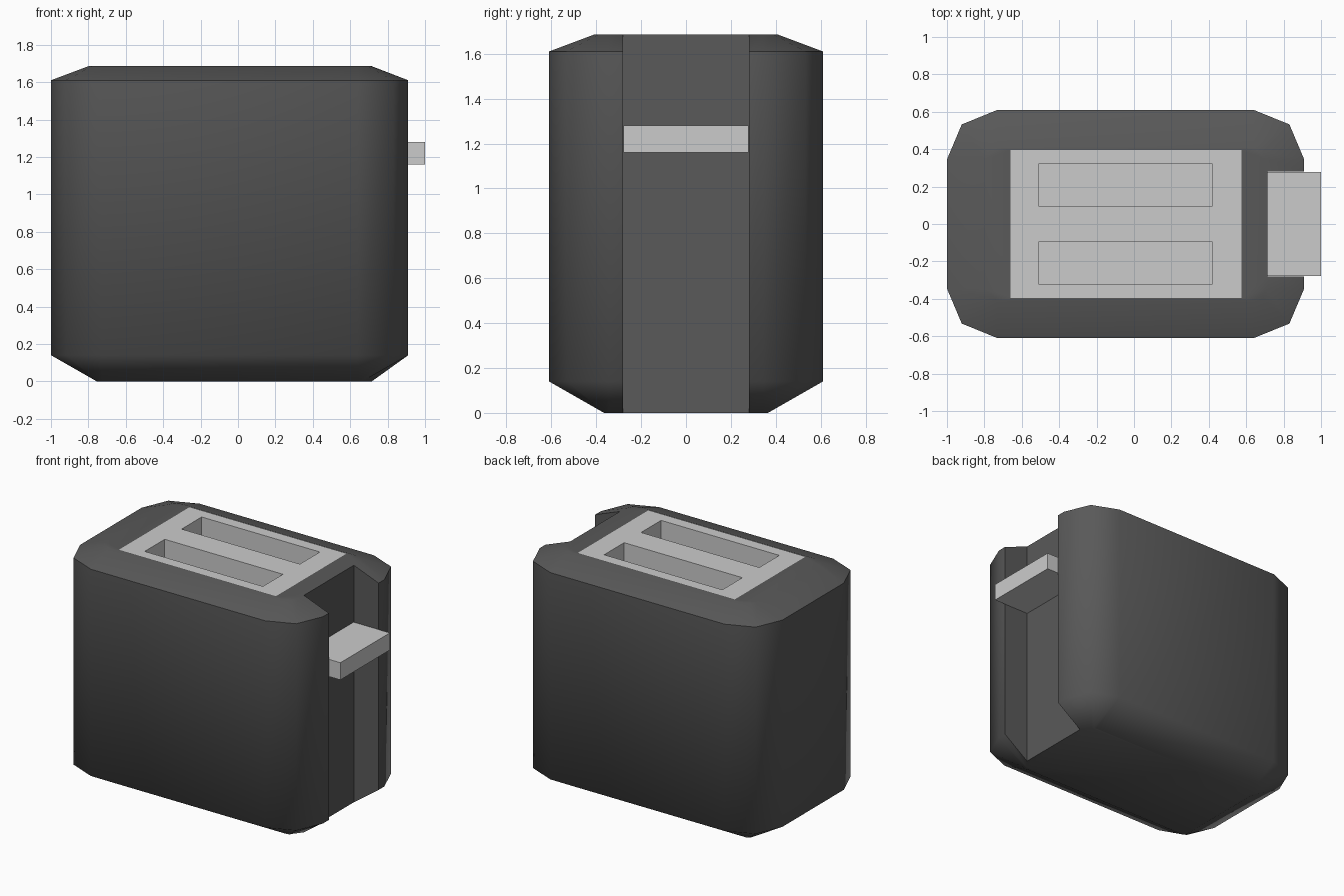
import bpy, bmesh, math

if "Cube" in bpy.data.objects:
    bpy.data.objects.remove(bpy.data.objects["Cube"])

X0, X1, Y = -1.0, 0.91, 0.61           # body extents
RX, RY = 0.27, 0.265                   # corner rounding
TOP = 1.685
GX, GY = 0.715, 0.28                   # lever channel floor and half width
PX, PY = (-0.66, 0.575), 0.395         # top plate
SX = (-0.51, 0.42)                     # slot ends
SLOT_DEPTH = 0.8


def finish(bm, name, material=None):
    mesh = bpy.data.meshes.new(name)
    bm.to_mesh(mesh)
    bm.free()
    obj = bpy.data.objects.new(name, mesh)
    bpy.context.collection.objects.link(obj)
    if material:
        mesh.materials.append(material)
    return obj


def outline(inset):
    """Counter-clockwise rounded rectangle with the lever channel notched in +x."""
    pts = []

    def corner(sx, sy, start):
        cx = X1 - RX if sx > 0 else X0 + RX
        cy = sy * (Y - RY)
        for k in range(3):
            a = math.radians(start + 45 * k)
            pts.append((cx + (RX - inset) * math.cos(a), cy + (RY - inset) * math.sin(a)))

    lip = GX if inset else X1
    pts += [(GX, -GY), (GX, GY), (lip, GY)]
    corner(1, 1, 0)
    corner(-1, 1, 90)
    corner(-1, -1, 180)
    corner(1, -1, 270)
    pts.append((lip, -GY))
    return pts


dark = bpy.data.materials.new("dark_shell")
dark.diffuse_color = (0.1, 0.1, 0.1, 1)
dark.use_nodes = True
dark.node_tree.nodes["Principled BSDF"].inputs["Base Color"].default_value = dark.diffuse_color

# Shell: four stacked outlines, chamfered at bottom and top
bm = bmesh.new()
rings = [[bm.verts.new((x, y, z)) for x, y in outline(inset)]
         for inset, z in ((0.245, 0), (0, 0.14), (0, 1.61), (0.2, TOP))]
n = len(rings[0])
for low, high in zip(rings, rings[1:]):
    for i in range(n):
        j = (i + 1) % n
        bm.faces.new((low[i], low[j], high[j], high[i]))
bm.faces.new(rings[0][::-1])
bmesh.ops.remove_doubles(bm, verts=bm.verts, dist=0.0005)

# Shell top, filled around the opening for the plate
hole = [bm.verts.new((x, y, TOP)) for x, y in
        ((PX[0], -PY), (PX[1], -PY), (PX[1], PY), (PX[0], PY))]
for i in range(4):
    bm.edges.new((hole[i], hole[(i + 1) % 4]))
rim = [e for e in bm.edges if all(abs(v.co.z - TOP) < 1e-4 for v in e.verts)]
fill = bmesh.ops.triangle_fill(bm, edges=rim, use_beauty=True)
for f in fill["geom"]:
    if isinstance(f, bmesh.types.BMFace):
        f.normal_update()
        if f.normal.z < 0:
            f.normal_flip()
shell = finish(bm, "shell", dark)
bpy.context.view_layer.objects.active = shell
shell.select_set(True)
bpy.ops.object.shade_smooth_by_angle(angle=math.radians(65))
shell.select_set(False)

# Top plate: a 3 x 5 grid of cells, two of which sink into bread slots
bm = bmesh.new()
xs = [PX[0], SX[0], SX[1], PX[1]]
ys = [-PY, -0.32, -0.095, 0.095, 0.32, PY]
grid = [[bm.verts.new((x, y, TOP)) for x in xs] for y in ys]
for r in range(5):
    for c in range(3):
        t = [grid[r][c], grid[r][c + 1], grid[r + 1][c + 1], grid[r + 1][c]]
        if c == 1 and r in (1, 3):
            b = [bm.verts.new((v.co.x, v.co.y, TOP - SLOT_DEPTH)) for v in t]
            for i in range(4):
                j = (i + 1) % 4
                bm.faces.new((t[i], t[j], b[j], b[i]))
            bm.faces.new(b)
        else:
            bm.faces.new(t)
finish(bm, "slot_plate")

# Lever
bm = bmesh.new()
bmesh.ops.create_cube(bm, size=1)
bmesh.ops.scale(bm, vec=(1.0 - GX, 2 * GY - 0.004, 0.122), verts=bm.verts)
bmesh.ops.translate(bm, vec=((1.0 + GX) / 2, 0, 1.22), verts=bm.verts)
finish(bm, "lever")
